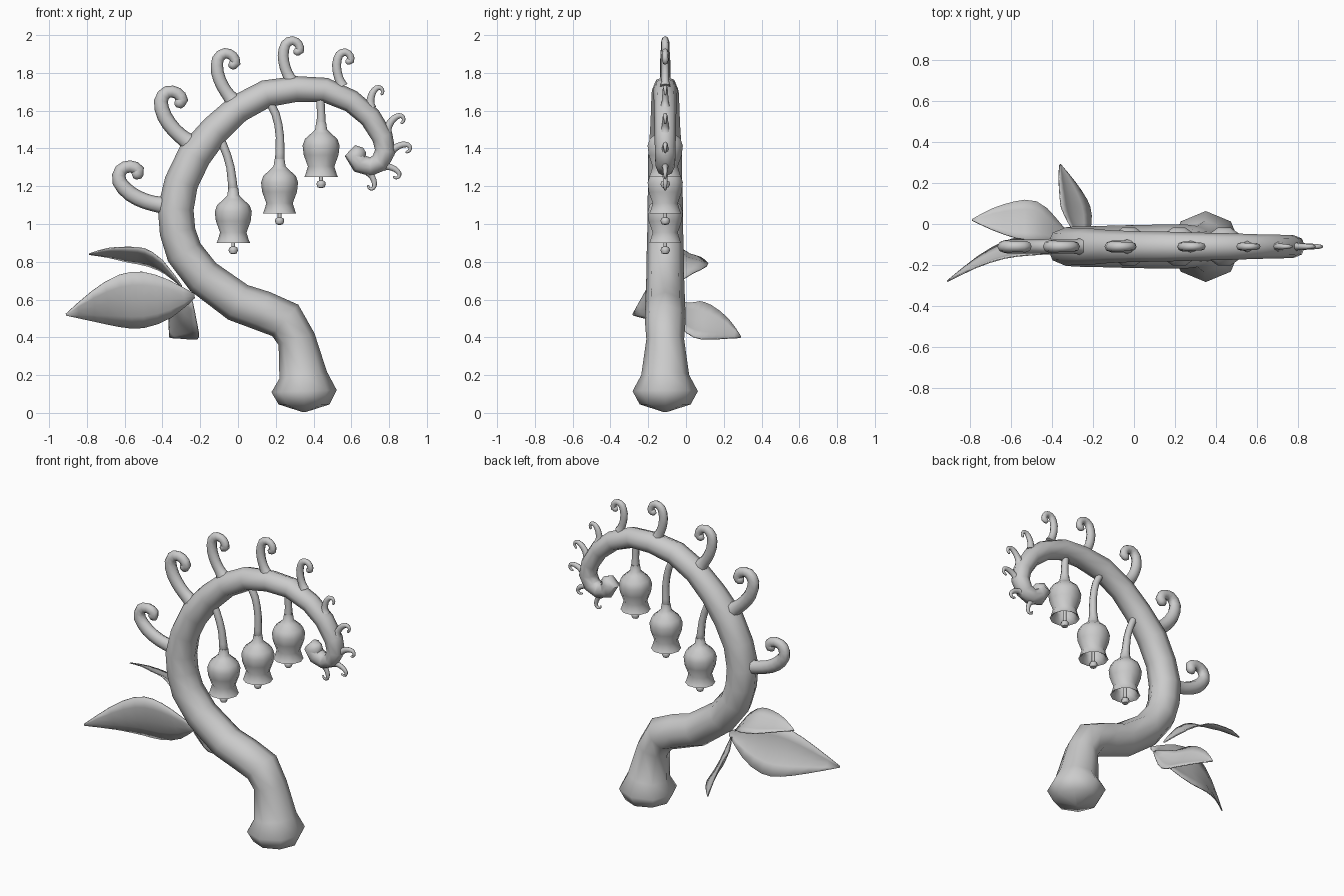
import bpy, bmesh
from math import sin, cos, pi, radians
from mathutils import Vector, Matrix

if "Cube" in bpy.data.objects:
    bpy.data.objects.remove(bpy.data.objects["Cube"])

Y0 = -0.11  # plane in which the stem lies


def skin(name, rings, caps=True, closed=True, angle=65):
    """Join successive rings of points into one mesh object."""
    bm = bmesh.new()
    vs = [[bm.verts.new(p) for p in ring] for ring in rings]
    n = len(vs[0])
    for a, b in zip(vs, vs[1:]):
        for i in range(n if closed else n - 1):
            j = (i + 1) % n
            bm.faces.new((a[i], a[j], b[j], b[i]))
    if caps:
        bm.faces.new(vs[0][::-1])
        bm.faces.new(vs[-1])
    bmesh.ops.recalc_face_normals(bm, faces=bm.faces)
    me = bpy.data.meshes.new(name)
    bm.to_mesh(me)
    bm.free()
    ob = bpy.data.objects.new(name, me)
    bpy.context.collection.objects.link(ob)
    bpy.ops.object.select_all(action='DESELECT')
    bpy.context.view_layer.objects.active = ob
    ob.select_set(True)
    bpy.ops.object.shade_smooth_by_angle(angle=radians(angle))
    return ob


def refine(path):
    """Insert a smooth midpoint between each pair of path points."""
    p = [Vector(q) for q in path]
    out = []
    for i in range(len(p) - 1):
        a, d = p[max(i - 1, 0)], p[min(i + 2, len(p) - 1)]
        out += [p[i], (p[i] + p[i + 1]) * 0.5625 - (a + d) * 0.0625]
    return out + [p[-1]]


def tube(name, path, sides=8, flat=1.0):
    """Tapered tube along (x, z, radius) points in the stem plane."""
    rings = []
    pts = [Vector((x, z)) for x, z, r in path]
    # rounded tip
    d = (pts[-1] - pts[-2]).normalized()
    r = path[-1][2]
    pts.append(pts[-1] + d * r * 0.6)
    radii = [p[2] for p in path] + [r * 0.3]
    for i, (p, r) in enumerate(zip(pts, radii)):
        t = (pts[min(i + 1, len(pts) - 1)] - pts[max(i - 1, 0)]).normalized()
        nx, nz = -t.y, t.x
        rings.append([(p.x + nx * r * cos(a), Y0 + r * flat * sin(a), p.y + nz * r * cos(a))
                      for a in (2 * pi * k / sides for k in range(sides))])
    return skin(name, rings)


def lathe(name, x, z, profile, sides=10):
    rings = [[(x + r * cos(2 * pi * k / sides), Y0 + r * sin(2 * pi * k / sides), z + h)
              for k in range(sides)] for r, h in profile]
    return skin(name, rings, angle=50)


def leaf(name, spine, width_dir, half_width, fold):
    """Pointed blade swept along a spine, folded at the midrib."""
    shape = [0.08, 0.68, 1.0, 0.93, 0.55, 0.03]
    pts = refine(spine)
    shape = [v.x for v in refine([(s, 0) for s in shape])]
    w = Vector(width_dir).normalized()
    rings = []
    for i, (p, s) in enumerate(zip(pts, shape)):
        t = (pts[min(i + 1, len(pts) - 1)] - pts[max(i - 1, 0)]).normalized()
        side = (w - t * w.dot(t)).normalized()
        nrm = t.cross(side)
        rings.append([p + side * half_width * s * u + nrm * fold * s * abs(u)
                      for u in (-1, -0.55, 0, 0.55, 1)])
    ob = skin(name, rings, caps=False, closed=False)
    m = ob.modifiers.new("thickness", 'SOLIDIFY')
    m.thickness = 0.006
    m.offset = 0
    return ob


# main stem with flared foot and curled tip
tube("stem", [
    (.35, .005, .01), (.35, .045, .135), (.35, .115, .173), (.345, .20, .127),
    (.31, .39, .10), (.25, .49, .108), (.13, .54, .107), (0, .585, .105),
    (-.185, .72, .10), (-.285, .85, .098), (-.32, .96, .095), (-.33, 1.08, .095),
    (-.30, 1.22, .09), (-.23, 1.365, .09), (-.12, 1.50, .08), (0, 1.61, .075),
    (.15, 1.69, .073), (.31, 1.715, .068), (.46, 1.71, .065), (.60, 1.65, .06),
    (.70, 1.565, .058), (.765, 1.46, .056), (.78, 1.385, .055), (.75, 1.325, .052),
    (.70, 1.303, .05), (.645, 1.32, .052), (.62, 1.36, .055), (.645, 1.375, .05)])

# curled fronds along the outer edge: x, z, scale, rotation
CURL = [(.03, -.005, .055), (-.02, .003, .043), (-.09, .02, .041), (-.17, .06, .041),
        (-.228, .125, .038), (-.22, .185, .034), (-.17, .205, .032),
        (-.128, .185, .033), (-.138, .155, .03)]
fronds = [(-.40, 1.10, 1, 0), (-.27, 1.44, .97, -28), (-.04, 1.67, .82, -43),
          (.275, 1.77, .7, -54), (.545, 1.745, .58, -58), (.70, 1.63, .37, -82),
          (.79, 1.505, .36, -104), (.815, 1.39, .34, -132),
          (.785, 1.305, .3, -180), (.70, 1.265, .28, -225)]
for n, (x, z, s, deg) in enumerate(fronds):
    rot = Matrix.Rotation(radians(deg), 2)
    path = []
    for k, (px, pz, r) in enumerate(CURL if s > .5 else CURL[:8]):
        q = rot @ Vector((px, pz)) * s
        # the small ones taper to a claw
        path.append((x + q.x, z + q.y, r * s if s > .5 else r * s * (1.6 - .14 * k)))
    tube(f"frond_{n + 1}", refine(path), 8, 0.85)

# hanging bell flowers: bell x, rim z, stalk
BELL = [(.026, .29), (.032, .25), (.05, .232), (.086, .20), (.098, .165), (.092, .115),
        (.07, .055), (.083, .012), (.089, 0), (.075, .008), (.055, .05), (.078, .11),
        (.082, .16), (.03, .21)]
CLAPPER = [(.01, .19), (.01, -.02), (.021, -.025), (.025, -.04), (.018, -.056), (.004, -.06)]
bells = [(-.025, .90, [(-.14, 1.53), (-.08, 1.42), (-.04, 1.30)]),
         (.22, 1.055, [(.15, 1.67), (.20, 1.58), (.222, 1.46)]),
         (.44, 1.25, [(.435, 1.70), (.437, 1.64), (.44, 1.58)])]
for n, (x, z, stalk) in enumerate(bells):
    lathe(f"bell_{n + 1}", x, z, BELL)
    lathe(f"clapper_{n + 1}", x, z, CLAPPER, 8)
    tube(f"bell_stalk_{n + 1}", refine([(a, b, .022) for a, b in stalk] + [(x, z + .26, .026)]))

# leaves at the bend of the stem
leaf("large_leaf", [(-.23, -.12, .62), (-.36, -.13, .60), (-.50, -.135, .59),
                    (-.62, -.15, .585), (-.76, -.20, .56), (-.91, -.28, .52)],
     (0, -.3, 1), .155, .03)
leaf("upper_leaf", [(-.30, -.08, .67), (-.40, -.03, .765), (-.49, .01, .81),
                    (-.58, .015, .825), (-.69, .02, .84), (-.79, .02, .84)],
     (0, 1, -.45), .105, -.015)
leaf("back_leaf", [(-.25, -.11, .60), (-.28, -.02, .52), (-.295, .05, .485),
                   (-.31, .12, .47), (-.335, .21, .44), (-.36, .29, .40)],
     (-.62, .23, .76), .12, .02)
